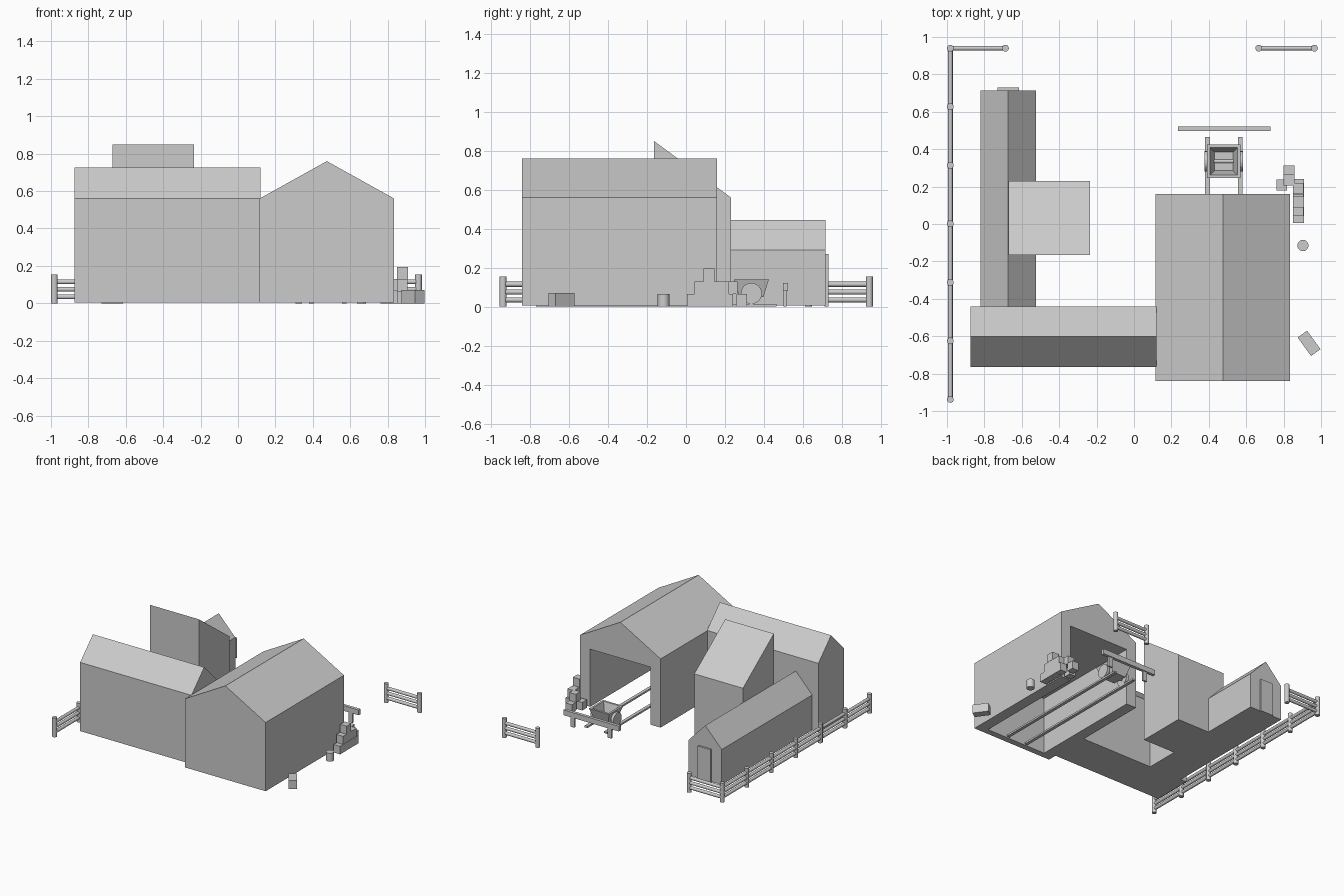
import bpy, bmesh, math
from mathutils import Vector

if "Cube" in bpy.data.objects:
    bpy.data.objects.remove(bpy.data.objects["Cube"])


def make(name, verts, faces):
    me = bpy.data.meshes.new(name)
    me.from_pydata(verts, [], faces)
    bm = bmesh.new()
    bm.from_mesh(me)
    bmesh.ops.recalc_face_normals(bm, faces=bm.faces)
    bm.to_mesh(me)
    bm.free()
    ob = bpy.data.objects.new(name, me)
    bpy.context.collection.objects.link(ob)
    return ob


def prism(name, profile, axis, a, b):
    """Extrude a profile: (x,z) points along y, or (y,z) points along x."""
    def put(p, t):
        return (p[0], t, p[1]) if axis == 'y' else (t, p[0], p[1])
    n = len(profile)
    verts = [put(p, a) for p in profile] + [put(p, b) for p in profile]
    faces = [tuple(range(n)), tuple(range(n, 2 * n))]
    faces += [(i, (i + 1) % n, n + (i + 1) % n, n + i) for i in range(n)]
    return make(name, verts, faces)


def box(name, x0, x1, y0, y1, z0, z1):
    return prism(name, [(x0, z0), (x1, z0), (x1, z1), (x0, z1)], 'y', y0, y1)


def gable(name, c0, c1, eave, ridge, axis, a, b):
    pts = [(c0, BASE), (c1, BASE), (c1, eave), ((c0 + c1) / 2, ridge), (c0, eave)]
    return prism(name, pts, axis, a, b)


def rod(name, p, q, r, sides=16):
    p, q = Vector(p), Vector(q)
    d = q - p
    bpy.ops.mesh.primitive_cylinder_add(vertices=sides, radius=r, depth=d.length,
                                        location=(p + q) / 2,
                                        rotation=d.to_track_quat('Z', 'Y').to_euler())
    ob = bpy.context.object
    ob.name = name
    bpy.ops.object.shade_smooth_by_angle()
    return ob


BASE = 0.005

# Main barn, hollow with a doorway at the back and no floor
barn = gable("main_barn", 0.115, 0.835, 0.56, 0.76, 'y', -0.84, 0.16)
cutter = box("barn_cutter", 0.205, 0.745, -0.79, 0.4, -0.2, 0.47)
cutter.hide_render = True
cutter.hide_viewport = True
mod = barn.modifiers.new("doorway", 'BOOLEAN')
mod.operation = 'DIFFERENCE'
mod.solver = 'EXACT'
mod.object = cutter

# Front wing, long shed, lean-to tower
gable("front_wing", -0.765, -0.44, 0.56, 0.725, 'x', -0.875, 0.12)
gable("long_shed", -0.82, -0.525, 0.29, 0.445, 'y', -0.44, 0.715)
box("shed_door", -0.73, -0.615, 0.71, 0.73, 0, 0.27)
prism("slant_roof_tower", [(-0.165, BASE), (0.23, BASE), (0.23, 0.56), (-0.165, 0.85)],
      'x', -0.67, -0.235)

# Track rails
for x in (0.393, 0.568):
    box("track_rail", x - 0.013, x + 0.013, -0.77, 0.465, 0, 0.014)

# Cart: tapered open tub with a wheel each side
cx, cy = 0.48, 0.335
verts = []
for h, z in ((0.062, 0.05), (0.09, 0.14), (0.073, 0.14), (0.05, 0.065)):
    verts += [(cx + sx * h, cy + sy * h, z) for sx, sy in ((-1, -1), (1, -1), (1, 1), (-1, 1))]
faces = [(0, 1, 2, 3), (12, 13, 14, 15)]
for k in (0, 4, 8):
    faces += [(k + i, k + (i + 1) % 4, k + 4 + (i + 1) % 4, k + 4 + i) for i in range(4)]
make("cart_tub", verts, faces)
for s in (-1, 1):
    rod("cart_wheel", (cx + s * 0.08, cy, 0.068), (cx + s * 0.102, cy, 0.068), 0.054, 24)
rod("cart_axle", (cx - 0.08, cy, 0.062), (cx + 0.08, cy, 0.062), 0.01)

# Barrier at the end of the track
box("barrier_beam", 0.235, 0.73, 0.497, 0.522, 0.08, 0.122)
for x in (0.325, 0.655):
    box("barrier_post", x - 0.018, x + 0.018, 0.5, 0.515, 0, 0.085)


# Fences
def fence(points):
    for x, y in points:
        rod("fence_post", (x, y, 0), (x, y, 0.155), 0.018)
    for (x0, y0), (x1, y1) in zip(points, points[1:]):
        for z in (0.035, 0.075, 0.115):
            rod("fence_rail", (x0, y0, z), (x1, y1, z), 0.013)


fence([(-0.982, -0.938 + 0.313 * i) for i in range(7)] + [(-0.687, 0.94)])
fence([(0.667, 0.94), (0.965, 0.94)])

# Stacked crates beside the barn
s = 0.029
crates = [(0.88, 0.034 + 0.059 * i, 0) for i in range(4)]
crates += [(0.878, 0.073 + 0.059 * i, 1) for i in range(3)]
crates += [(0.88, 0.118, 2), (0.79, 0.208, 0), (0.829, 0.285, 0), (0.829, 0.235, 1)]
for x, y, level in crates:
    z = level * 0.065
    box("crate", x - s, x + s, y - s, y + s, z, z + 0.065)

# Lone turned crate and barrel
lone = box("turned_crate", -0.061, 0.061, -0.031, 0.031, 0, 0.07)
lone.location = (0.936, -0.638, 0)
lone.rotation_euler.z = math.radians(-54)
rod("barrel", (0.903, -0.115, 0), (0.903, -0.115, 0.066), 0.03, 20)
